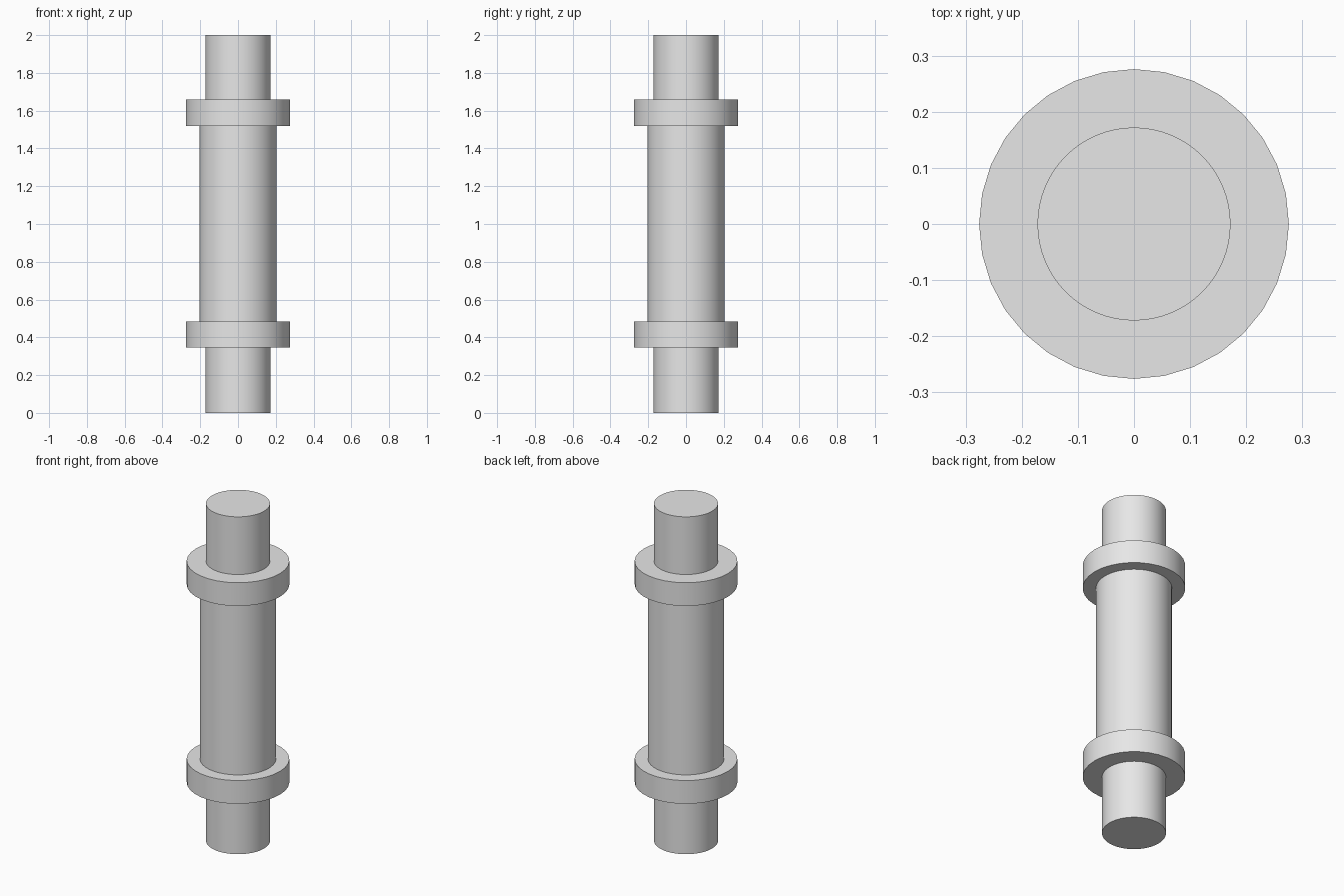
import bpy

cube = bpy.data.objects.get("Cube")
if cube:
    bpy.data.objects.remove(cube, do_unlink=True)

# Single plain grey
grey = bpy.data.materials.new("light_grey")
grey.use_nodes = True
colour = (0.8, 0.8, 0.8, 1.0)
grey.diffuse_color = colour
grey.node_tree.nodes["Principled BSDF"].inputs["Base Color"].default_value = colour


def cylinder(name, radius, bottom, top, sides=32):
    """Upright capped cylinder between two heights."""
    bpy.ops.mesh.primitive_cylinder_add(
        vertices=sides, radius=radius, depth=top - bottom,
        location=(0, 0, (bottom + top) / 2))
    part = bpy.context.object
    part.name = name
    part.data.materials.append(grey)
    bpy.ops.object.shade_smooth_by_angle()
    return part


# Full-length inner shaft and the thicker sleeve between the collars
cylinder("shaft", 0.172, 0, 2, sides=64)
cylinder("sleeve", 0.204, 0.42, 1.58, sides=64)

# Two matching collars
for name, bottom in (("lower_collar", 0.347), ("upper_collar", 1.52)):
    cylinder(name, 0.276, bottom, bottom + 0.138)
